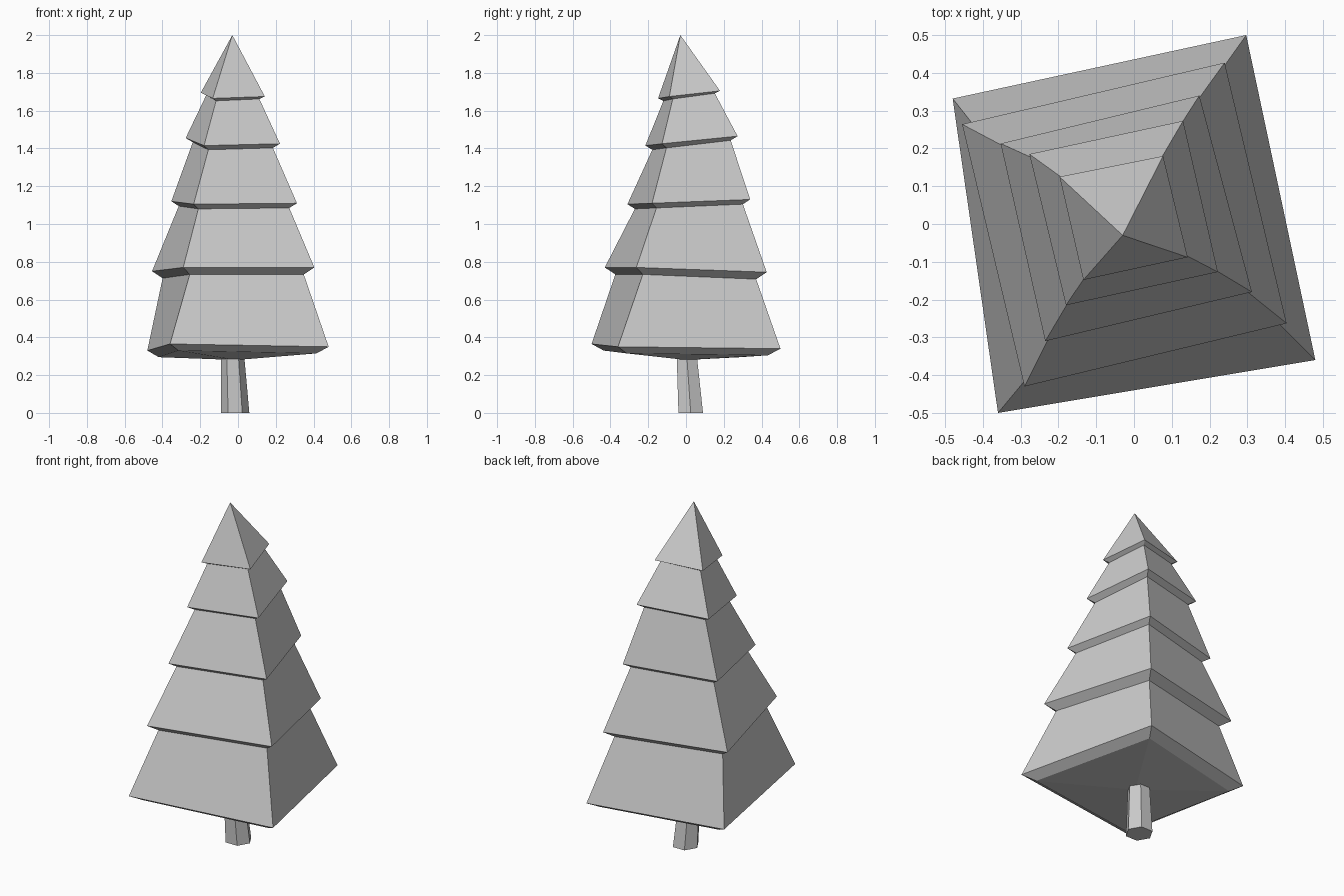
import bpy
import bmesh
from math import cos, sin, pi
from mathutils import Vector

default = bpy.data.objects.get("Cube")
if default:
    bpy.data.objects.remove(default, do_unlink=True)

grey = bpy.data.materials.new("plain grey")
grey.use_nodes = True
colour = (0.6, 0.6, 0.6, 1)
grey.diffuse_color = colour
grey.node_tree.nodes["Principled BSDF"].inputs["Base Color"].default_value = colour


def bridge(bm, lower, upper):
    """Join two rings of equal length with quads."""
    count = len(lower)
    for i in range(count):
        j = (i + 1) % count
        bm.faces.new((lower[i], lower[j], upper[j], upper[i]))


def fan(bm, ring, point):
    """Close a ring with triangles meeting at one point."""
    tip = bm.verts.new(point)
    for i in range(len(ring)):
        bm.faces.new((ring[i], ring[(i + 1) % len(ring)], tip))


def finish(bm, name):
    bmesh.ops.recalc_face_normals(bm, faces=bm.faces)
    mesh = bpy.data.meshes.new(name)
    bm.to_mesh(mesh)
    bm.free()
    mesh.materials.append(grey)
    part = bpy.data.objects.new(name, mesh)
    bpy.context.collection.objects.link(part)
    return part


# Foliage tiers: rim corners (front left, front right, back right, back left),
# then how far the underside is drawn in and how far it drops
tiers = [
    ([(-.36, -.5, .365), (.48, -.36, .35), (.297, .5, .34), (-.48, .332, .33)], .87, .035),
    ([(-.29, -.43, .77), (.404, -.263, .77), (.24, .427, .745), (-.455, .264, .75)], .87, .037),
    ([(-.235, -.31, 1.105), (.312, -.18, 1.11), (.173, .34, 1.13), (-.353, .213, 1.12)], .88, .025),
    ([(-.18, -.215, 1.415), (.222, -.127, 1.425), (.13, .273, 1.465), (-.277, .185, 1.455)], .85, .022),
    ([(-.134, -.148, 1.665), (.142, -.088, 1.675), (.077, .18, 1.705), (-.197, .125, 1.695)], .83, .013),
]

# Foliage: each rim folds under into the top of the tier below
bm = bmesh.new()
rim = None
for corners, inset, drop in tiers:
    corners = [Vector(c) for c in corners]
    middle = sum(corners, Vector()) / len(corners)
    under = []
    for c in corners:
        p = middle.lerp(c, inset)
        p.z = c.z - drop
        under.append(bm.verts.new(p))
    if rim:
        bridge(bm, rim, under)
    else:
        fan(bm, under, (-.01, 0, .28))
    rim = [bm.verts.new(c) for c in corners]
    bridge(bm, under, rim)
fan(bm, rim, (-.03, -.03, 2))
finish(bm, "foliage")

# Trunk: leaning, tapered six-sided post
sides = 6
bm = bmesh.new()
rings = []
for x, y, z, radius in [(-.015, .025, 0, .075), (-.028, .005, .29, .062)]:
    angles = [2 * pi * i / sides for i in range(sides)]
    rings.append([bm.verts.new((x + radius * cos(a), y + radius * sin(a), z)) for a in angles])
bridge(bm, *rings)
for ring in rings:
    bm.faces.new(ring)
finish(bm, "trunk")
